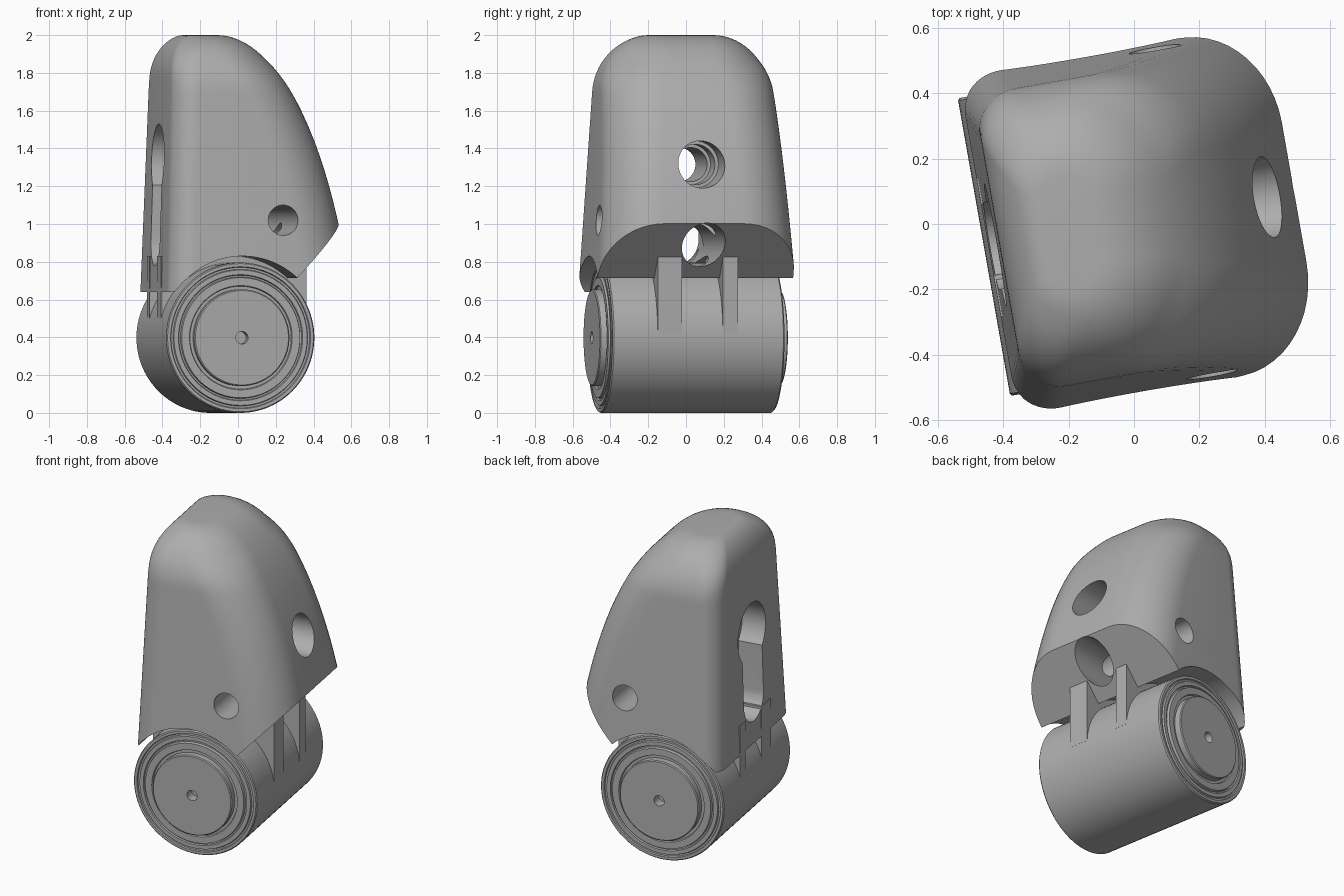
import bpy, bmesh, math
from mathutils import Matrix, Vector

if "Cube" in bpy.data.objects:
    bpy.data.objects.remove(bpy.data.objects["Cube"])

GREY = (0.42, 0.42, 0.42, 1)
mat = bpy.data.materials.new("light_grey")
mat.use_nodes = True
mat.diffuse_color = GREY
mat.node_tree.nodes["Principled BSDF"].inputs["Base Color"].default_value = GREY

TURN = Matrix.Rotation(math.radians(10), 4, 'Z') @ Matrix.Translation((0, 0.01, 0))
AXLE_X, AXLE_Z = -0.066, 0.398


def finish(name, bm):
    bmesh.ops.recalc_face_normals(bm, faces=bm.faces)
    me = bpy.data.meshes.new(name)
    bm.to_mesh(me)
    bm.free()
    me.materials.append(mat)
    ob = bpy.data.objects.new(name, me)
    bpy.context.collection.objects.link(ob)
    ob.matrix_world = TURN
    return ob


def loft(name, rings):
    """Skin closed rings of points and cap both ends."""
    bm = bmesh.new()
    rows = [[bm.verts.new(p) for p in ring] for ring in rings]
    n = len(rows[0])
    for a, b in zip(rows, rows[1:]):
        for i in range(n):
            j = (i + 1) % n
            bm.faces.new((a[i], a[j], b[j], b[i]))
    bm.faces.new(rows[0][::-1])
    bm.faces.new(rows[-1])
    return finish(name, bm)


def prism(name, outline, axis, start, end):
    """Extrude an outline along x or y."""
    def place(p, d):
        return (d, p[0], p[1]) if axis == 'x' else (p[0], d, p[1])
    return loft(name, [[place(p, d) for p in outline] for d in (start, end)])


def arc(cx, cz, r, a0=0, a1=360, n=64):
    full = a1 - a0 == 360
    steps = n if full else n + 1
    angles = [math.radians(a0 + (a1 - a0) * i / n) for i in range(steps)]
    return [(cx + r * math.cos(a), cz + r * math.sin(a)) for a in angles]


def box(name, x0, x1, y0, y1, z0, z1):
    return prism(name, [(x0, z0), (x1, z0), (x1, z1), (x0, z1)], 'y', y0, y1)


def cut(target, cutter):
    cutter.hide_render = True
    mod = target.modifiers.new("cut", 'BOOLEAN')
    mod.operation, mod.solver, mod.object = 'DIFFERENCE', 'EXACT', cutter
    bpy.context.view_layer.update()
    bpy.context.view_layer.objects.active = target
    bpy.ops.object.modifier_apply(modifier=mod.name)
    bpy.data.objects.remove(cutter)


def smooth(ob):
    bpy.ops.object.select_all(action='DESELECT')
    ob.select_set(True)
    bpy.context.view_layer.objects.active = ob
    bpy.ops.object.shade_smooth_by_angle(angle=math.radians(30))


# Hood: rounded sections that lean in and round over at the top
def round_over(z, start):
    t = max(0, (z - start) / (2 - start))
    return 1 - math.sqrt(max(0, 1 - t * t))


def hood_section(z):
    x0 = -0.45 + 0.03 * (z - 0.65) + 0.14 * round_over(z, 1.78)
    x1 = -0.13 + 0.727 * math.sqrt(max(0, 1 - z * z / 4))
    half = 0.53 - 0.065 * (z - 0.65) - 0.27 * round_over(z, 1.7)
    span = x1 - x0
    rear, front = min(0.13, span * 0.4), min(0.29, span * 0.55)
    front = min(front, half * 0.9)
    ring = []
    for cx, sy, r, a in ((x1 - front, 1, front, 0), (x0 + rear, 1, rear, 90),
                         (x0 + rear, -1, rear, 180), (x1 - front, -1, front, 270)):
        ring += arc(cx, sy * (half - r), r, a, a + 90, 12)
    return [(x, y, z) for x, y in ring]


levels = [0.64 + 0.08 * i for i in range(13)]
levels += [2 - 0.4 * math.cos(math.pi / 2 * i / 24) ** 2 for i in range(1, 25)]
hood = loft("hood", [hood_section(z) for z in levels])

# Wheel arch and slanted lower lip
cut(hood, prism("arch_cutter", arc(AXLE_X, AXLE_Z, 0.432, n=96), 'y', -0.8, 0.8))
cut(hood, prism("lip_cutter", [(0.1, 0.58), (0.1, 0.4), (0.9, 0.4), (0.9, 1.425)], 'y', -0.8, 0.8))

# Keyhole recess: wide round head over a narrower slot
a = math.degrees(math.acos(0.135 / 0.19))
keyhole = arc(0, 1.34, 0.19, -a, 180 + a, 40) + arc(0, 0.915, 0.135, 180, 360, 24)
cut(hood, prism("keyhole_cutter", keyhole, 'x', -0.7, -0.28))

# Stepped bolt hole, lower bore and cross hole
for r, x0, x1 in ((0.125, 0.22, 0.8), (0.107, 0.08, 0.3), (0.09, -0.4, 0.2)):
    cut(hood, prism("bolt_cutter", arc(0, 1.315, r), 'x', x0, x1))
cut(hood, prism("bore_cutter", arc(0.015, 0.89, 0.115), 'x', -0.4, 0.8))
cut(hood, prism("cross_cutter", arc(0.155, 1.02, 0.08), 'y', -0.8, 0.8))
smooth(hood)

# Roller: lathed profile with stepped rings and a raised hub on each end
half_profile = [(0.033, 0.44), (0.033, 0.505), (0.25, 0.505), (0.256, 0.5),
                (0.256, 0.462), (0.272, 0.462), (0.276, 0.472), (0.318, 0.472),
                (0.322, 0.455), (0.33, 0.455), (0.334, 0.464), (0.358, 0.464),
                (0.362, 0.454), (0.372, 0.454), (0.376, 0.462), (0.392, 0.462), (0.398, 0.455)]
profile = half_profile + [(r, -y) for r, y in reversed(half_profile)]
roller = loft("roller", [[(x, y, z) for x, z in arc(AXLE_X, AXLE_Z, r, n=96)]
                         for r, y in profile])
smooth(roller)

# Fork plates that carry the roller
for name, y0, y1 in (("right_fork_plate", -0.22, -0.09), ("left_fork_plate", 0.13, 0.21)):
    box(name, -0.45, 0.332, y0, y1, 0.42, 0.83)
